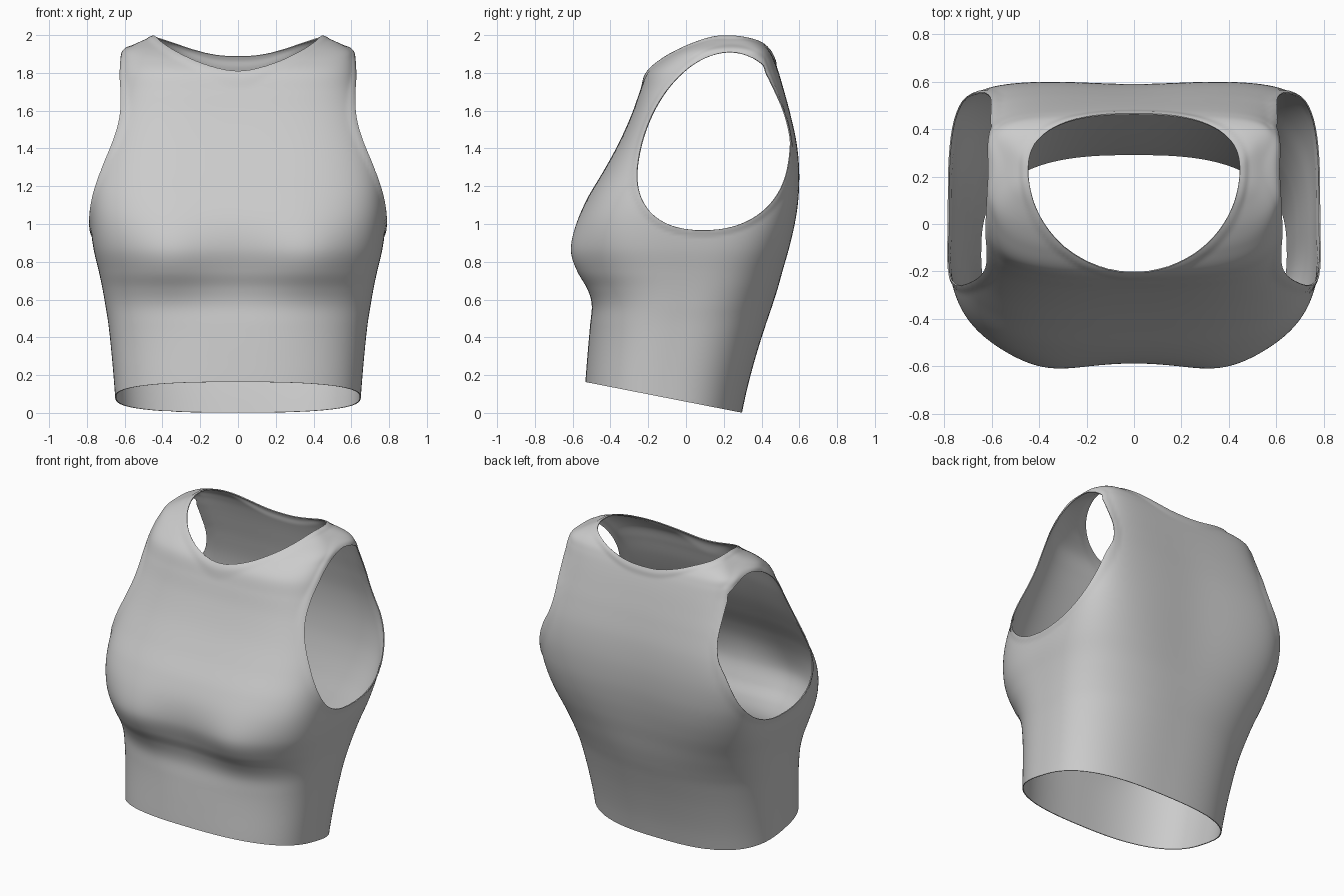
import bpy, bmesh, math
from mathutils import Vector

if "Cube" in bpy.data.objects:
    bpy.data.objects.remove(bpy.data.objects["Cube"])

# Body profile, bottom to top: z, half width, front y, back y
ROWS = [
    (-.08, .64, -.54, .28), (.12, .653, -.535, .322), (.30, .668, -.522, .37),
    (.46, .685, -.508, .42), (.57, .702, -.498, .458), (.66, .718, -.515, .488),
    (.75, .737, -.552, .515), (.87, .765, -.585, .55), (1.0, .782, -.575, .58),
    (1.13, .788, -.525, .598), (1.28, .78, -.437, .602), (1.43, .75, -.355, .588),
    (1.58, .702, -.288, .555), (1.70, .66, -.245, .522), (1.80, .633, -.205, .492),
    (1.87, .618, -.13, .467), (1.92, .60, -.05, .44), (1.96, .53, .03, .395),
    (1.985, .47, .10, .32), (2.0, .41, .2, .21)]
SEG, SUB = 240, 8


def smooth(a, b, t):
    t = min(1, max(0, (t - a) / (b - a)))
    return t * t * (3 - 2 * t)


def spline(i, t):
    p = [Vector(ROWS[min(len(ROWS) - 1, max(0, i + k))]) for k in (-1, 0, 1, 2)]
    return .5 * (2 * p[1] + (p[2] - p[0]) * t
                 + (2 * p[0] - 5 * p[1] + 4 * p[2] - p[3]) * t * t
                 + (3 * p[1] - p[0] - 3 * p[2] + p[3]) * t ** 3)


def body_point(row, a):
    """Rounded-box cross section, with bust swell and spine hollow."""
    z, w, yf, yb = row
    c, s = math.cos(a), math.sin(a)
    n = 2.6 + .8 * smooth(.3, 1.2, z) if s < 0 else 2.7 + 3 * smooth(.5, 1.4, z)
    r = (abs(c) ** n + abs(s) ** n) ** (-1 / n)
    x, y = w * c * r, (yf + yb) / 2 + (yb - yf) / 2 * s * r
    if s < 0:
        swell = math.exp(-((abs(x) - .38) / .21) ** 2 - ((z - .8) / .19) ** 2)
        y -= .045 * swell * smooth(0, .5, -s)
    else:
        y -= .012 * math.exp(-(x / .25) ** 2) * smooth(.5, 1.1, z) * (1 - smooth(1.3, 1.9, z))
    return x, y, z


# Opening shapes: approximate distance from the edge, negative where cut away
def hem(p):
    return p.z - (.165 - (p.y + .54) * .196)


def neck(p):
    dy = p.y - .23
    n, b = (2.5, .23) if dy > 0 else (2, .43)
    return ((abs(p.x / .445) ** n + abs(dy / b) ** n) ** (1 / n) - 1) * .35 if p.z > 1.5 else 1


def armhole(p):
    dz = p.z - 1.33
    n, b = (2, .577) if dz > 0 else (2.3, .362)
    mid = .16 + .15 * (p.z - 1.43)
    side = ((abs((p.y - mid) / .395) ** n + abs(dz / b) ** n) ** (1 / n) - 1) * .42
    # the back edge keeps to the outside of the shoulder blade
    inner = .6 + .12 * smooth(1.6, 1.1, p.z) - abs(p.x) if p.y > .3 else -1
    if p.y > .3:
        inner -= .3 * (1 - smooth(.3, .42, p.y))
    return max(side, inner)


def cut(bm, f):
    """Trim the surface cleanly along f = 0."""
    val = {v: f(v.co) for v in bm.verts}
    new = []
    for e in list(bm.edges):
        a, b = e.verts
        if val[a] * val[b] < 0:
            v = bmesh.utils.edge_split(e, a, val[a] / (val[a] - val[b]))[1]
            new.append(v)
    bmesh.ops.connect_verts(bm, verts=new)
    bmesh.ops.delete(bm, geom=[v for v in bm.verts if val.get(v, 0) < 0], context='VERTS')


# Torso surface
bm = bmesh.new()
rings = []
for i in range(len(ROWS) - 1):
    for s in range(SUB):
        row = spline(i, s / SUB)
        rings.append([bm.verts.new(body_point(row, math.tau * (j + .5) / SEG)) for j in range(SEG)])
for lo, hi in zip(rings, rings[1:]):
    for j in range(SEG):
        k = (j + 1) % SEG
        bm.faces.new((lo[j], lo[k], hi[k], hi[j]))

# Hem, neck and arm openings
for f in (hem, neck, armhole):
    cut(bm, f)
bmesh.ops.remove_doubles(bm, verts=bm.verts[:], dist=.002)
bm.normal_update()

# Slightly raised bindings round neck and armholes
for v, n in [(v, v.normal.copy()) for v in bm.verts]:
    d = min(neck(v.co), armhole(v.co))
    v.co += n * .007 * (1 - smooth(.012, .035, d))

mesh = bpy.data.meshes.new("crop_top")
bm.to_mesh(mesh)
bm.free()
top = bpy.data.objects.new("crop_top", mesh)
bpy.context.collection.objects.link(top)
bpy.context.view_layer.objects.active = top
top.select_set(True)

# Thin cloth thickness
mod = top.modifiers.new("cloth", 'SOLIDIFY')
mod.thickness, mod.offset = .006, -1
bpy.ops.object.modifier_apply(modifier=mod.name)
bpy.ops.object.shade_smooth_by_angle(angle=math.radians(50))
